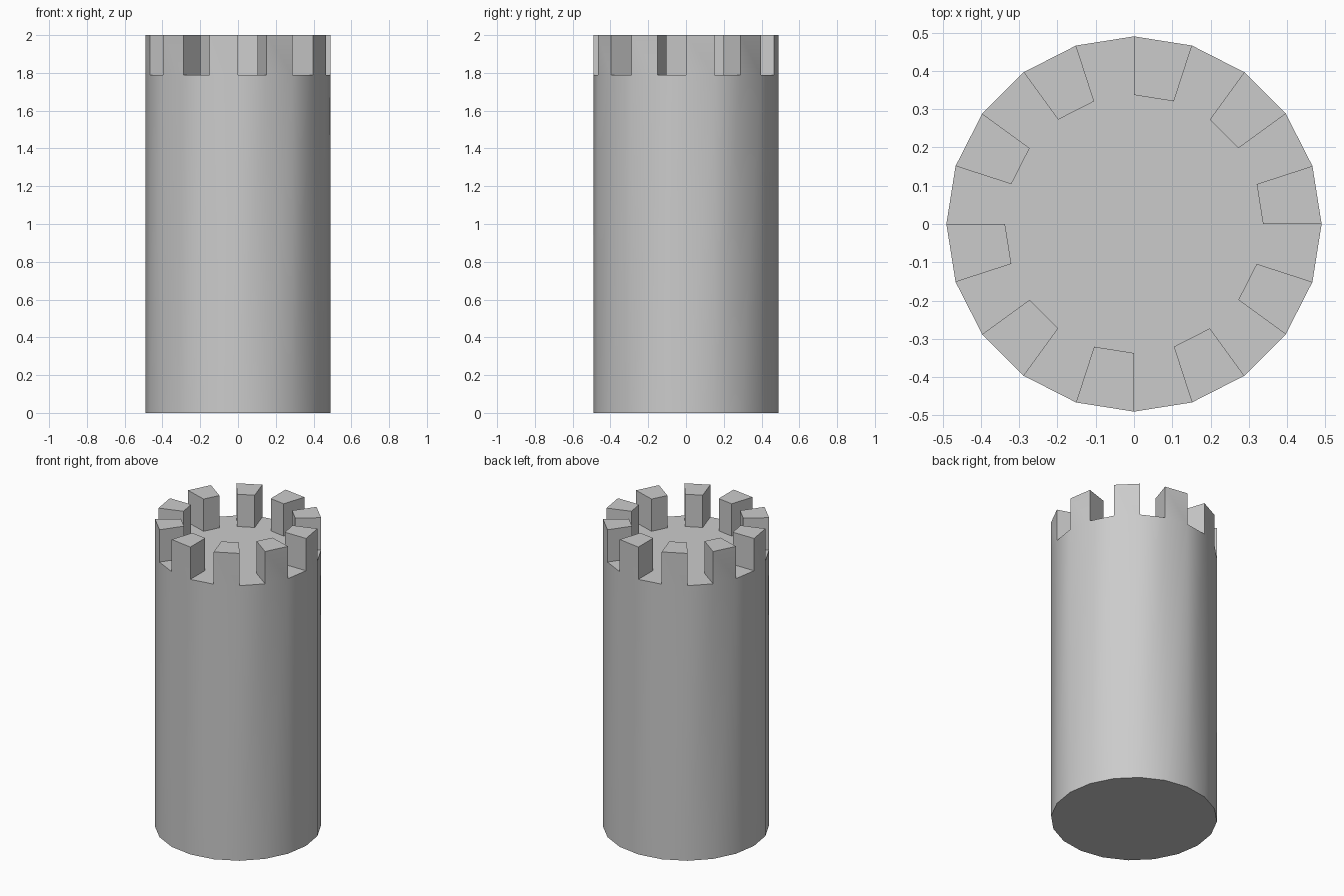
import bpy, bmesh, math

if "Cube" in bpy.data.objects:
    bpy.data.objects.remove(bpy.data.objects["Cube"])

SIDES = 20
R_OUT, R_IN = 0.49, 0.337
FLOOR, TOP = 1.79, 2.0
step = 2 * math.pi / SIDES


def ring(bm, radius, z):
    return [bm.verts.new((radius * math.cos(i * step), radius * math.sin(i * step), z))
            for i in range(SIDES)]


bm = bmesh.new()

# Tower wall, base and roof floor
base = ring(bm, R_OUT, 0)
rim = ring(bm, R_OUT, FLOOR)
inner = ring(bm, R_IN, FLOOR)
bm.faces.new(base[::-1])
bm.faces.new(inner)
walkway = []
for i in range(SIDES):
    j = (i + 1) % SIDES
    bm.faces.new((base[i], base[j], rim[j], rim[i]))
    walkway.append(bm.faces.new((rim[i], rim[j], inner[j], inner[i])))

# Battlements: raise every other walkway segment
raised = bmesh.ops.extrude_discrete_faces(bm, faces=walkway[::2])["faces"]
for face in raised:
    bmesh.ops.translate(bm, verts=face.verts, vec=(0, 0, TOP - FLOOR))

bmesh.ops.recalc_face_normals(bm, faces=bm.faces)
mesh = bpy.data.meshes.new("round_tower")
bm.to_mesh(mesh)
bm.free()

tower = bpy.data.objects.new("round_tower", mesh)
bpy.context.collection.objects.link(tower)
bpy.context.view_layer.objects.active = tower
tower.select_set(True)
bpy.ops.object.shade_smooth_by_angle(angle=math.radians(30))
